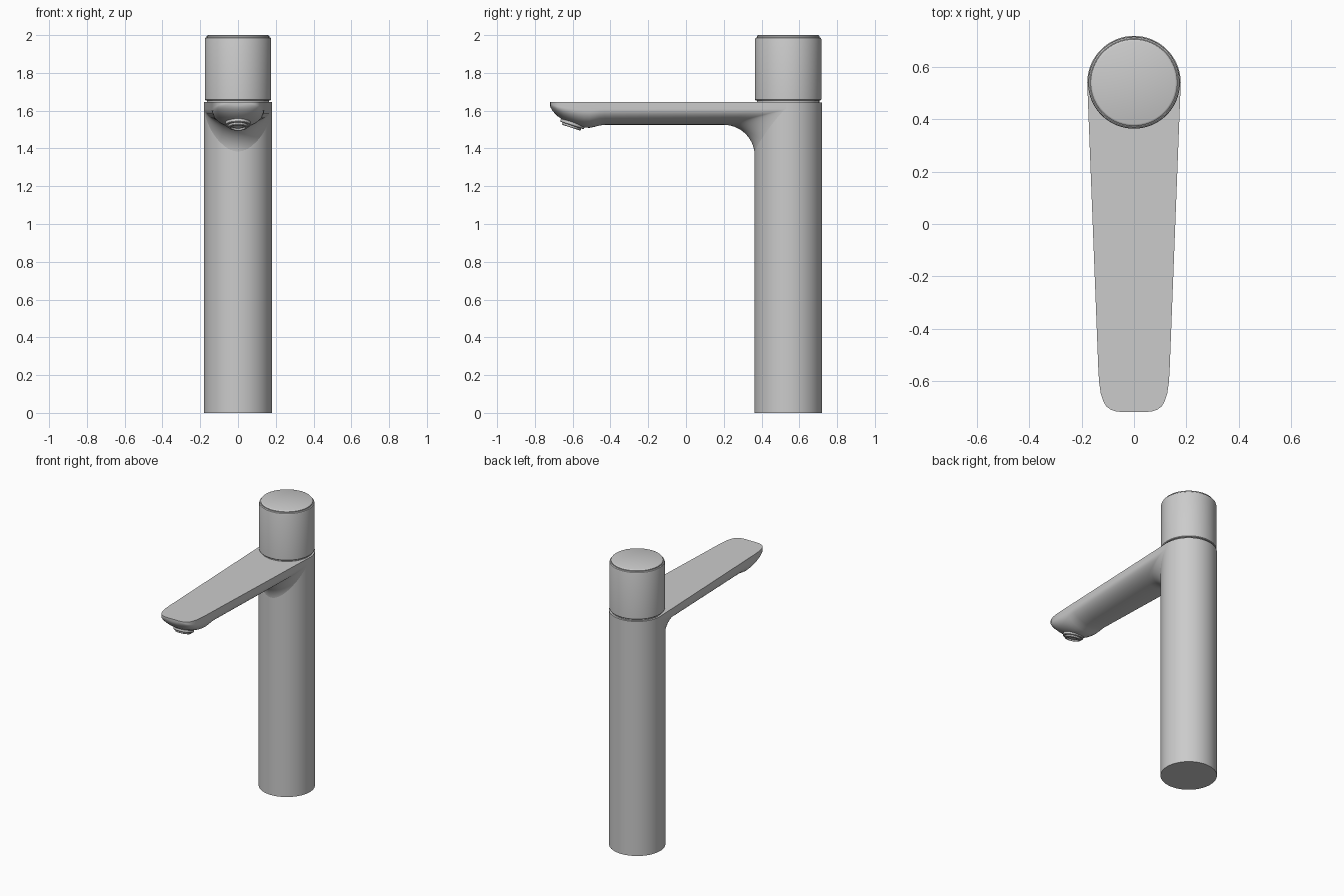
import bpy, bmesh, math
from mathutils import Matrix, Vector

if "Cube" in bpy.data.objects:
    bpy.data.objects.remove(bpy.data.objects["Cube"])

CY, R, TOP = 0.541, 0.179, 1.645   # column axis, column radius, spout top height


def finish(name, bm, angle=35):
    bmesh.ops.remove_doubles(bm, verts=bm.verts, dist=1e-5)
    bmesh.ops.recalc_face_normals(bm, faces=bm.faces)
    me = bpy.data.meshes.new(name)
    bm.to_mesh(me)
    bm.free()
    me.shade_smooth()
    me.set_sharp_from_angle(angle=math.radians(angle))
    ob = bpy.data.objects.new(name, me)
    bpy.context.collection.objects.link(ob)
    return ob


def lathe(name, profile, matrix, seg=96):
    """Revolve (radius, z) points round z, capping both ends."""
    bm = bmesh.new()
    rings = []
    for r, z in profile:
        rings.append([bm.verts.new(matrix @ Vector((r * math.cos(2 * math.pi * i / seg),
                                                    r * math.sin(2 * math.pi * i / seg), z)))
                      for i in range(seg)])
    for a, b in zip(rings, rings[1:]):
        for i in range(seg):
            j = (i + 1) % seg
            bm.faces.new((a[i], a[j], b[j], b[i]))
    bm.faces.new(rings[0])
    bm.faces.new(rings[-1])
    return finish(name, bm)


def interp(table, y):
    for (y0, v0), (y1, v1) in zip(table, table[1:]):
        if y <= y1:
            return v0 + (v1 - v0) * max(0, y - y0) / (y1 - y0)
    return table[-1][1]


# Column, neck gap and turning handle
axis = Matrix.Translation((0, CY, 0))
lathe("column", [(R, 0), (R, TOP - 0.001)], axis)
lathe("handle_neck", [(0.165, 1.63), (0.165, 1.665)], axis)
lathe("handle", [(0.172, 1.655), (0.176, 1.659), (0.176, 1.977), (0.174, 1.984),
                 (0.169, 1.988), (0.166, 1.988)], axis)
lathe("handle_cap", [(0.166, 1.98), (0.166, 1.994), (0.163, 1.998), (0.158, 2.0)], axis)

# Spout: half width and underside height along y
width = [(-0.72, 0.045), (-0.717, 0.07), (-0.71, 0.09), (-0.698, 0.106), (-0.68, 0.117),
         (-0.65, 0.127), (-0.61, 0.133), (-0.57, 0.136), (CY, R)]
under = [(-0.72, 1.628), (-0.717, 1.617), (-0.71, 1.604), (-0.698, 1.589), (-0.68, 1.571),
         (-0.65, 1.55), (-0.61, 1.532), (-0.57, 1.518), (-0.54, 1.511), (-0.51, 1.509),
         (-0.485, 1.514), (-0.46, 1.521), (-0.43, 1.525)]
ARC, MID, N = 14, 8, 40


def strand(cx, h, r, drop):
    """One lengthwise line of the spout, ending in a fillet down the column."""
    yc = CY - math.sqrt(max(0, R * R - (cx * R) ** 2)) + 0.002
    start = under[-1][0]
    path = [(y, 0) for y, _ in under]
    path += [(start + (yc - r - start) * k / MID, 0) for k in range(1, MID)]
    for k in range(ARC + 1):
        a = math.pi / 2 * k / ARC
        path.append((yc - r + r * math.sin(a), drop * (1 - math.cos(a))))
    return [(cx * interp(width, y), y, TOP - h * (TOP - interp(under, y)) - d) for y, d in path]


strands = [strand(1, 0, 0.006, 0)]
for i in range(N + 1):
    t = math.pi * i / N
    r = 0.006 + 0.159 * math.sin(t)
    strands.append(strand(math.cos(t), 0.3 + 0.7 * math.sin(t), r, r))
strands.append(strand(-1, 0, 0.006, 0))

bm = bmesh.new()
grid = [[bm.verts.new(p) for p in s] for s in strands]
for a, b in zip(grid, grid[1:]):
    for i in range(len(a) - 1):
        bm.faces.new((a[i], a[i + 1], b[i + 1], b[i]))
bm.faces.new([s[0] for s in grid])            # blunt tip
bm.faces.new(grid[0] + grid[-1][::-1])        # flat top
finish("spout", bm, 40)

# Tilted water outlet under the tip
tilt = Matrix.Translation((0, -0.602, 1.528)) @ Matrix.Rotation(math.radians(-18), 4, 'X')
lathe("outlet", [(0.066, 0.02), (0.066, -0.004), (0.063, -0.007), (0.052, -0.007),
                 (0.052, -0.016), (0.049, -0.019), (0.040, -0.019), (0.040, -0.010),
                 (0.030, -0.010), (0.028, -0.014)], tilt, 64)
